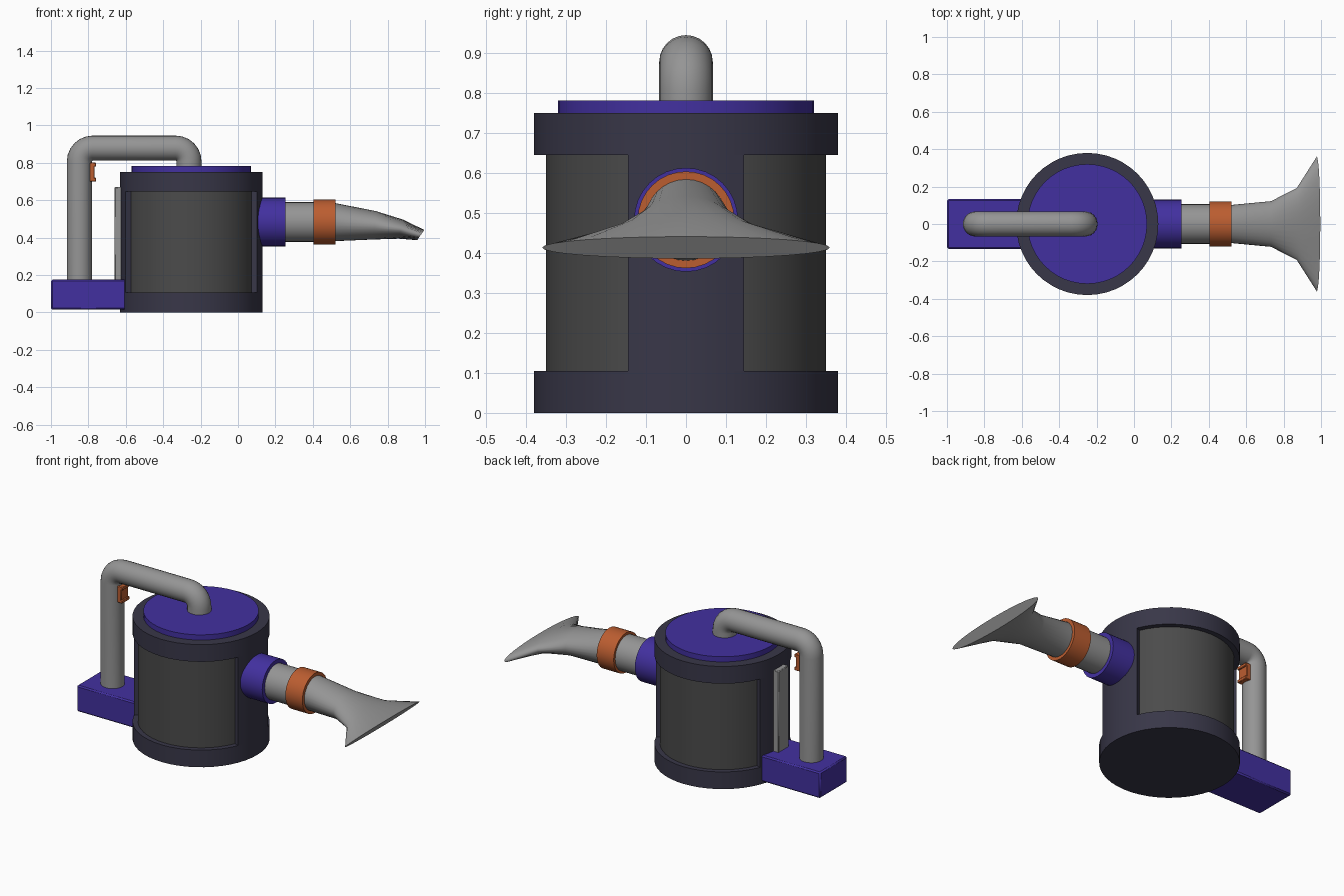
import bpy, bmesh
from math import sin, cos, pi, radians
from mathutils import Vector

if "Cube" in bpy.data.objects:
    bpy.data.objects.remove(bpy.data.objects["Cube"])


def mat(name, r, g, b):
    m = bpy.data.materials.new(name)
    m.diffuse_color = (r, g, b, 1)
    m.use_nodes = True
    m.node_tree.nodes["Principled BSDF"].inputs["Base Color"].default_value = m.diffuse_color
    return m


GREY = mat("grey", 0.3, 0.3, 0.3)
GLASS = mat("dark_glass", 0.07, 0.07, 0.07)
NAVY = mat("dark_navy", 0.04, 0.038, 0.065)
BLUE = mat("blue", 0.055, 0.03, 0.35)
ORANGE = mat("orange", 0.5, 0.11, 0.03)
CX = -0.25  # canister axis


def finish(name, bm, material):
    bmesh.ops.recalc_face_normals(bm, faces=bm.faces)
    me = bpy.data.meshes.new(name)
    bm.to_mesh(me)
    bm.free()
    ob = bpy.data.objects.new(name, me)
    bpy.context.collection.objects.link(ob)
    me.materials.append(material)
    bpy.ops.object.select_all(action='DESELECT')
    ob.select_set(True)
    bpy.context.view_layer.objects.active = ob
    bpy.ops.object.shade_smooth_by_angle(angle=radians(40))
    return ob


def bridge(bm, rings):
    n = len(rings[0])
    for a, b in zip(rings, rings[1:]):
        for i in range(n):
            j = (i + 1) % n
            bm.faces.new((a[i], a[j], b[j], b[i]))
    bm.faces.new(rings[0])
    bm.faces.new(rings[-1])


def loft(name, sections, material, n=32):
    """Elliptical sections: two xz end points of one axis, y half width."""
    bm = bmesh.new()
    rings = []
    for (x0, z0), (x1, z1), w in sections:
        p, q = Vector((x0, 0, z0)), Vector((x1, 0, z1))
        mid, half = (p + q) / 2, (q - p) / 2
        rings.append([bm.verts.new(mid + half * cos(t) + Vector((0, w * sin(t), 0)))
                      for t in (2 * pi * i / n for i in range(n))])
    bridge(bm, rings)
    return finish(name, bm, material)


def disc(name, r, z0, z1, material):
    bm = bmesh.new()
    bridge(bm, [[bm.verts.new((CX + r * cos(2 * pi * i / 48), r * sin(2 * pi * i / 48), z))
                 for i in range(48)] for z in (z0, z1)])
    return finish(name, bm, material)


def post(name, mid_angle):
    bm = bmesh.new()
    outline = []
    for r, steps in ((0.38, range(-3, 4)), (0.34, range(3, -4, -1))):
        outline += [(CX + r * cos(mid_angle + s * pi / 24), r * sin(mid_angle + s * pi / 24))
                    for s in steps]
    bridge(bm, [[bm.verts.new((x, y, z)) for x, y in outline] for z in (0.09, 0.66)])
    return finish(name, bm, NAVY)


def box(name, lo, hi, material, bevel):
    bm = bmesh.new()
    bmesh.ops.create_cube(bm, size=1)
    for v in bm.verts:
        v.co = [(a + b) / 2 + c * (b - a) for a, b, c in zip(lo, hi, v.co)]
    bmesh.ops.bevel(bm, geom=bm.edges[:], offset=bevel, segments=1, affect='EDGES')
    return finish(name, bm, material)


def tube(name, x0, x1, r, material):
    z = 0.483
    loft(name, [((x, z - r), (x, z + r), r) for x in (x0, x1)], material)


# Canister: rims, dark window drum, side posts and lid
disc("bottom_rim", 0.38, 0, 0.105, NAVY)
disc("window_drum", 0.35, 0.09, 0.66, GLASS)
disc("top_rim", 0.38, 0.645, 0.75, NAVY)
disc("lid", 0.32, 0.74, 0.782, BLUE)
post("front_end_post", 0)
post("rear_end_post", pi)

# Bent pipe that also serves as the grip
inner, outer, r = 0.004, 0.138, 0.067
pipe = [((-0.915, 0.16), (-0.781, 0.16), r)]
for px, start in ((-0.777, pi), (-0.333, pi / 2)):
    for k in range(7):
        t = start - k * pi / 12
        pipe.append(((px + outer * cos(t), 0.807 + outer * sin(t)),
                     (px + inner * cos(t), 0.807 + inner * sin(t)), r))
pipe.append(((-0.195, 0.76), (-0.329, 0.76), r))
loft("handle_pipe", pipe, GREY, 24)

# Trigger, rear base block and back rail
box("trigger", (-0.81, -0.036, 0.70), (-0.766, 0.036, 0.80), ORANGE, 0.004)
for i, z in enumerate((0.70, 0.78)):
    box(f"trigger_lip_{i}", (-0.80, -0.036, z), (-0.758, 0.036, z + 0.02), ORANGE, 0.003)
box("base_block", (-1, -0.133, 0.015), (-0.60, 0.133, 0.175), BLUE, 0.008)
box("back_rail", (-0.66, -0.05, 0.15), (-0.61, 0.05, 0.67), GREY, 0.004)

# Outlet: collar, neck, clamp ring and flared flat nozzle
tube("outlet_collar", 0.09, 0.255, 0.13, BLUE)
tube("outlet_neck", 0.24, 0.42, 0.106, GREY)
tube("clamp_ring", 0.405, 0.52, 0.121, ORANGE)
loft("flared_nozzle", [((0.50, 0.38), (0.50, 0.588), 0.10),
                       ((0.73, 0.390), (0.735, 0.542), 0.122),
                       ((0.86, 0.394), (0.88, 0.497), 0.192),
                       ((0.958, 0.386), (0.996, 0.441), 0.36)], GREY)
